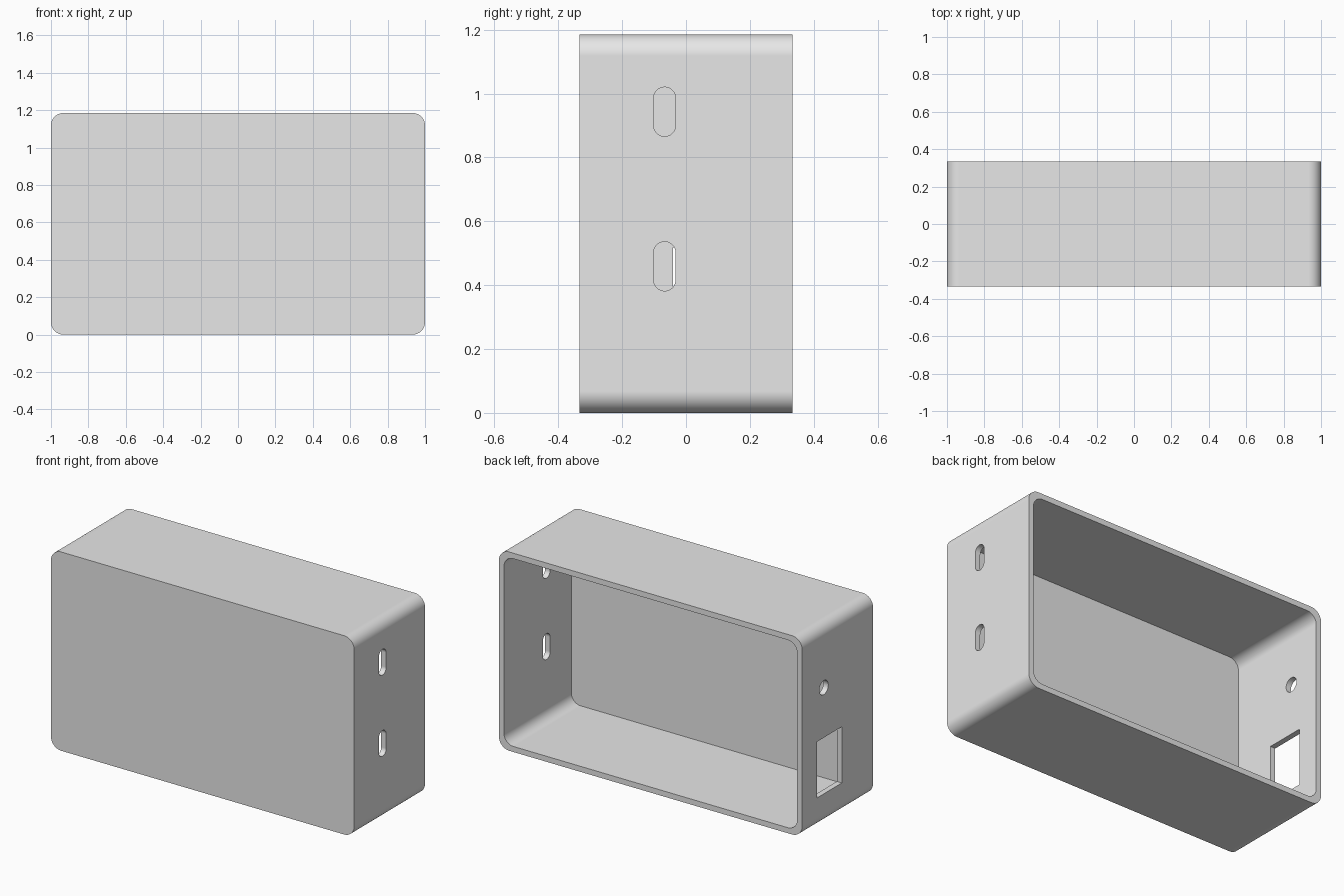
import bpy, bmesh
from math import sin, cos, pi, radians

default = bpy.data.objects.get("Cube")
if default:
    bpy.data.objects.remove(default, do_unlink=True)

# One plain grey for the whole enclosure
grey = bpy.data.materials.new("light_grey")
grey.use_nodes = True
colour = (0.8, 0.8, 0.8, 1)
grey.diffuse_color = colour
grey.node_tree.nodes["Principled BSDF"].inputs["Base Color"].default_value = colour

LENGTH, DEPTH, HEIGHT = 2.0, 0.667, 1.185
WALL = 0.033
RADIUS = 0.067
MID = HEIGHT / 2


def rounded_rect(u, v, w, h, r, steps=12):
    """Outline of a rectangle centred on (u, v) with rounded corners."""
    if r == 0:
        return [(u + a * w / 2, v + b * h / 2) for a, b in ((1, 1), (-1, 1), (-1, -1), (1, -1))]
    points = []
    for k, (a, b) in enumerate(((1, 1), (-1, 1), (-1, -1), (1, -1))):
        for i in range(steps + 1):
            t = (k + i / steps) * pi / 2
            points.append((u + a * (w / 2 - r) + r * cos(t), v + b * (h / 2 - r) + r * sin(t)))
    return points


def prism(name, outline, start, end, axis):
    """Extrude an outline along x (outline in y, z) or along y (outline in x, z)."""
    bm = bmesh.new()
    place = (lambda u, v, d: (d, u, v)) if axis == "x" else (lambda u, v, d: (u, d, v))
    near, far = ([bm.verts.new(place(u, v, d)) for u, v in outline] for d in (start, end))
    bm.faces.new(near)
    bm.faces.new(far[::-1])
    n = len(outline)
    for i in range(n):
        j = (i + 1) % n
        bm.faces.new((near[i], far[i], far[j], near[j]))
    bmesh.ops.remove_doubles(bm, verts=bm.verts, dist=1e-5)
    bmesh.ops.recalc_face_normals(bm, faces=bm.faces)
    mesh = bpy.data.meshes.new(name)
    bm.to_mesh(mesh)
    bm.free()
    mesh.materials.append(grey)
    obj = bpy.data.objects.new(name, mesh)
    bpy.context.collection.objects.link(obj)
    return obj


# Outer block, with its four long edges rounded
box = prism("enclosure_shell", rounded_rect(0, MID, LENGTH, HEIGHT, RADIUS),
            -DEPTH / 2, DEPTH / 2, "y")

# Cavity open to the back, leaving a closed front panel
cutters = [prism("cavity_cutter",
                 rounded_rect(0, MID, LENGTH - 2 * WALL, HEIGHT - 2 * WALL, 0.062),
                 -DEPTH / 2 + WALL, DEPTH, "y")]

# Two upright mounting slots in the left wall
for z in (0.459, 0.943):
    cutters.append(prism("slot_cutter", rounded_rect(-0.067, z, 0.069, 0.154, 0.0345),
                         0.9, 1.1, "x"))

# Round cable hole and rectangular socket opening in the right wall
cutters.append(prism("cable_hole_cutter", rounded_rect(0.13, 0.816, 0.084, 0.084, 0.042),
                     -1.1, -0.9, "x"))
cutters.append(prism("socket_cutter", rounded_rect(0.078, 0.35, 0.236, 0.335, 0),
                     -1.1, -0.9, "x"))

for cutter in cutters:
    cutter.hide_render = True
    mod = box.modifiers.new(cutter.name, "BOOLEAN")
    mod.operation = "DIFFERENCE"
    mod.solver = "EXACT"
    mod.object = cutter

# Bake the cuts and discard the cutters
graph = bpy.context.evaluated_depsgraph_get()
baked = bpy.data.meshes.new_from_object(box.evaluated_get(graph))
box.modifiers.clear()
box.data = baked
for cutter in cutters:
    bpy.data.objects.remove(cutter, do_unlink=True)

# Smooth rounded corners, crisp edges and flat walls
bpy.ops.object.select_all(action="DESELECT")
box.select_set(True)
bpy.context.view_layer.objects.active = box
bpy.ops.object.shade_smooth_by_angle(angle=radians(30))
weighted = box.modifiers.new("flat_walls", "WEIGHTED_NORMAL")
weighted.keep_sharp = True
